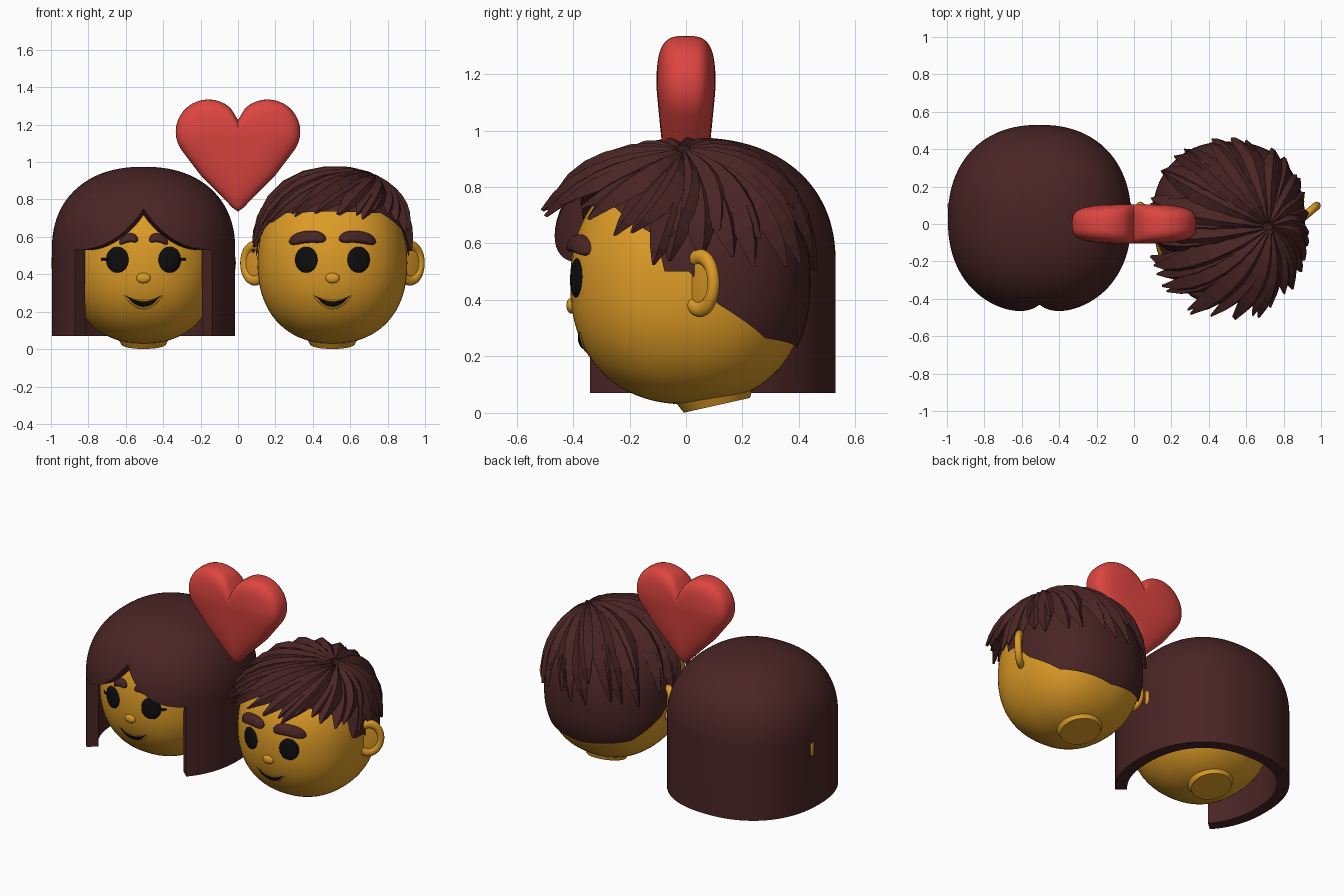
import bpy, bmesh, math, random
from math import sin, cos, pi, radians
from mathutils import Vector

if "Cube" in bpy.data.objects:
    bpy.data.objects.remove(bpy.data.objects["Cube"])
random.seed(4)


def material(name, rgb):
    m = bpy.data.materials.new(name)
    m.use_nodes = True
    m.diffuse_color = (*rgb, 1)
    m.node_tree.nodes["Principled BSDF"].inputs["Base Color"].default_value = (*rgb, 1)
    return m


SKIN = material("golden skin", (0.72, 0.33, 0.02))
HAIR = material("dark brown hair", (0.068, 0.018, 0.018))
BLACK = material("black", (0.004, 0.004, 0.004))
RED = material("heart red", (0.73, 0.06, 0.052))

HEAD_R, HEAD_C = (0.40, 0.42, 0.43), Vector((0, 0.01, 0.46))
HAIR_R, HAIR_C = (0.49, 0.505, 0.445), Vector((0, 0.025, 0.53))
P = 2.25  # roundness of the slightly boxy ellipsoids


def finish(ob, mat, smooth=True):
    ob.data.materials.append(mat)
    bpy.ops.object.select_all(action="DESELECT")
    ob.select_set(True)
    bpy.context.view_layer.objects.active = ob
    if smooth:
        bpy.ops.object.shade_smooth_by_angle(angle=radians(40))
    return ob


def from_bmesh(bm, name, x, mat, smooth=True, thickness=0):
    bmesh.ops.remove_doubles(bm, verts=bm.verts, dist=1e-5)
    bmesh.ops.recalc_face_normals(bm, faces=bm.faces)
    me = bpy.data.meshes.new(name)
    bm.to_mesh(me)
    bm.free()
    ob = bpy.data.objects.new(name, me)
    ob.location.x = x
    bpy.context.collection.objects.link(ob)
    if thickness:
        bpy.context.view_layer.objects.active = ob
        mod = ob.modifiers.new("thickness", "SOLIDIFY")
        mod.thickness, mod.offset = thickness, -1
        bpy.ops.object.modifier_apply(modifier=mod.name)
    return finish(ob, mat, smooth)


def grid(bm, rows, closed=False):
    vs = [[bm.verts.new(p) for p in r] for r in rows]
    n = len(vs[0])
    for a, b in zip(vs, vs[1:]):
        for j in range(n if closed else n - 1):
            k = (j + 1) % n
            bm.faces.new((a[j], a[k], b[k], b[j]))
    return vs


def point(a, u, r, c, k=1):
    """Point at azimuth a (0 = front) and relative height u."""
    h = max(0, 1 - abs(u) ** P) ** (1 / P)
    s = (abs(sin(a) / r[0]) ** P + abs(cos(a) / r[1]) ** P) ** (-1 / P)
    return c + k * Vector((h * s * sin(a), -h * s * cos(a), u * r[2]))


def dome(name, x, r, c, low, mat, k=1, cols=120, rows=28, wall=None, thickness=0):
    """Shell from the crown down to height low(azimuth in degrees)."""
    bm = bmesh.new()
    az = [360 * i / cols - 180 for i in range(cols)]
    ends = [math.acos(max(-1, min(1, (low(a) - c.z) / r[2]))) for a in az]
    vs = grid(bm, [[point(radians(a), cos(e * j / rows), r, c, k) for a, e in zip(az, ends)]
                   for j in range(rows + 1)], True)
    if wall:
        bottom, opening = wall
        feet = [bm.verts.new((v.co.x, v.co.y, bottom)) for v in vs[-1]]
        for i in range(cols):
            n = (i + 1) % cols
            if min(abs(az[i]), abs(az[n])) >= opening - .01 and abs(az[i] + az[n]) >= 2 * opening:
                bm.faces.new((vs[-1][i], vs[-1][n], feet[n], feet[i]))
            elif az[i] == -180 or az[n] == -180:
                bm.faces.new((vs[-1][i], vs[-1][n], feet[n], feet[i]))
        bmesh.ops.delete(bm, geom=[v for v in feet if not v.link_faces], context="VERTS")
    return from_bmesh(bm, name, x, mat, True, thickness)


def on_face(x, z, off=0):
    q = 1 - abs(x / HEAD_R[0]) ** P - abs((z - HEAD_C.z) / HEAD_R[2]) ** P
    return Vector((x, HEAD_C.y - HEAD_R[1] * max(0, q) ** (1 / P) - off, z))


def patch(name, cx, x0, x1, top, bottom, off, mat, n=24):
    """Raised patch on the face between two curves of t in -1..1."""
    bm, rows = bmesh.new(), []
    for i in range(n + 1):
        t = -cos(pi * i / n)
        row = []
        for j in range(13):
            v = -cos(pi * j / 12)
            z = bottom(t) + (top(t) - bottom(t)) * (v + 1) / 2
            lift = off * math.sqrt(max(0, (1 - v ** 4) * (1 - t ** 4))) - .002
            row.append(on_face((x0 + x1) / 2 + t * (x1 - x0) / 2, z, lift))
        rows.append(row)
    grid(bm, rows)
    return from_bmesh(bm, name, cx, mat)


def ellipsoid(name, loc, scale, rot, mat):
    bpy.ops.mesh.primitive_uv_sphere_add(segments=32, ring_count=16, location=loc, rotation=rot)
    ob = bpy.context.object
    ob.name, ob.scale = name, scale
    return finish(ob, mat)


def head(who, cx):
    dome(who + "_head", cx, HEAD_R, HEAD_C, lambda a: HEAD_C.z - HEAD_R[2], SKIN, cols=72, rows=40)
    bpy.ops.mesh.primitive_cone_add(vertices=48, radius1=.12, radius2=.16, depth=.08,
                                    location=(cx, .101, .066), rotation=(.22, 0, 0))
    bpy.context.object.name = who + "_neck"
    finish(bpy.context.object, SKIN)
    ellipsoid(who + "_nose", on_face(0, .38) + Vector((cx, 0, 0)), (.038, .018, .028), (0, 0, 0), SKIN)
    # smiling mouth inside a slightly raised lip
    patch(who + "_lip", cx, -.108, .108, lambda t: .262 + .03 * t * t, lambda t: .212 + .08 * t * t, .007, SKIN)
    patch(who + "_mouth", cx, -.092, .092, lambda t: .256 + .03 * t * t, lambda t: .225 + .061 * t * t, .013, BLACK)
    for side, s in (("left", 1), ("right", -1)):
        round_end = lambda t: .07 * math.sqrt(max(0, 1 - t * t))
        patch(f"{who}_{side}_eye", cx, s * .14 - .06, s * .14 + .06,
              lambda t: .478 + round_end(t), lambda t: .478 - round_end(t), .012, BLACK)
        # ear: thin bowl with a thick rim, swept backwards
        loc, turn = (cx + s * .415, .05, .46), s * radians(40)
        ellipsoid(f"{who}_{side}_ear", loc, (.085, .013, .11), (0, 0, turn), SKIN)
        bpy.ops.mesh.primitive_torus_add(major_segments=40, minor_segments=12, major_radius=.074,
                                         minor_radius=.022, location=loc, rotation=(pi / 2, 0, turn))
        rim = bpy.context.object
        rim.name, rim.scale = f"{who}_{side}_ear_rim", (1, 1.26, 1)
        finish(rim, SKIN)


def brows(who, cx, x0, x1, z, half, off):
    for side, s in (("left", 1), ("right", -1)):
        mid = lambda t: z - .018 * t * t - .008 * t * s
        w = lambda t: half * math.sqrt(max(0, 1 - t ** 4))
        a, b = sorted((s * x0, s * x1))
        patch(f"{who}_{side}_brow", cx, a, b, lambda t: mid(t) + w(t), lambda t: mid(t) - w(t), off, HAIR)


# woman: head, brows, lashes and long parted hair
WX, MX = -.505, .505
head("woman", WX)
brows("woman", WX, .03, .13, .595, .024, .025)
for s in (1, -1):
    a, b = sorted((s * .18, s * .228))
    patch("woman_lash", WX, a, b, lambda t: .488, lambda t: .474, .014, BLACK, 8)


def fringe(a):
    return .53 + .22 * max(0, 1 - abs(a) / 45) ** 2.6


dome("woman_hair", WX, HAIR_R, HAIR_C, fringe, HAIR, wall=(.07, 45), thickness=.072)

# man: head, brows and short hair
head("man", MX)
brows("man", MX, .035, .232, .6, .032, .035)
HAIRLINE = [(0, .73), (45, .72), (74, .62), (77, .5), (90, .5), (104, .39), (132, .27), (180, .23)]


def hairline(a):
    a = abs(a)
    for (a0, z0), (a1, z1) in zip(HAIRLINE, HAIRLINE[1:]):
        if a <= a1:
            return z0 + (z1 - z0) * (a - a0) / (a1 - a0)
    return z1


dome("man_hair_cap", MX, HEAD_R, HEAD_C, hairline, HAIR, k=1.025)


def surface_radius(d):
    return sum(abs(d[i] / HEAD_R[i]) ** P for i in range(3)) ** (-1 / P)


def tuft(bm, az, tip_z, tip_k, width, top_k, sway):
    """Tapered faceted lock running from the crown to its tip."""
    crown = Vector((.2, -.02, .43)).normalized()
    u = (tip_z - HEAD_C.z) / tip_k / HEAD_R[2]
    tip = (point(radians(az), u, HEAD_R, HEAD_C) - HEAD_C).normalized()
    side = crown.cross(tip).normalized()
    rows, n = [], 7
    for i in range(n + 1):
        t = i / n
        d = (crown.slerp(tip, .04 + .96 * t) + side * sway * sin(pi * t)).normalized()
        k = top_k + (tip_k - top_k) * t ** 1.5
        c = HEAD_C + d * surface_radius(d) * k
        w = side * width * (.45 + .55 * sin(pi * min(t * 1.1, .5))) * (1 - t ** 3 * .93)
        h = d * .03 * (1 - t ** 3 * .8)
        rows.append([c - w - h * .5, c + w * .25 + h, c + w - h * .7, c - h * 1.6])
    vs = grid(bm, rows, True)
    bm.faces.new(vs[0])
    bm.faces.new(vs[-1])


bm = bmesh.new()
for layer, count in enumerate((26, 17)):
    for i in range(count):
        az = -180 + 360 * (i + .5 * layer) / count + random.uniform(-4, 4)
        front = max(0, 1 - abs(az) / 75)
        side_z = .53 + .09 * layer
        tip_z = side_z + (.72 - side_z) * min(1, front * 2) + random.uniform(-.025, .03)
        tip_k = 1.07 + .02 * layer + .25 * min(1, front * 1.5)
        tuft(bm, az, tip_z, tip_k, (.075, .085)[layer], (1.1, 1.14)[layer], random.uniform(.02, .09))
from_bmesh(bm, "man_hair_tufts", MX, HAIR, smooth=False)

# heart: outline rings shrinking towards puffed front and back
LOBE, MIDDLE = [(0, 1.225), (.03, 1.275)], 1.12
LOBE += [(.158 + .175 * cos(radians(a)), 1.162 + .173 * sin(radians(a))) for a in range(130, -41, -10)]
LOBE += [(.2, .93), (.1, .83), (.03, .757), (0, .735)]
outline = LOBE + [(-x, z) for x, z in LOBE[-2:0:-1]]
rows = []
for i in range(33):
    ang = pi * i / 32
    f = abs(sin(ang)) ** .55
    y = -.105 * math.copysign(abs(cos(ang)) ** .6, cos(ang))
    ring = []
    for x, z in outline:
        zz = MIDDLE + (z - MIDDLE) * f
        ring.append((x * f, y * min(1, .8 + (zz - .93) * .9), zz))
    rows.append(ring)
bm = bmesh.new()
grid(bm, rows, True)
from_bmesh(bm, "heart", 0, RED)
